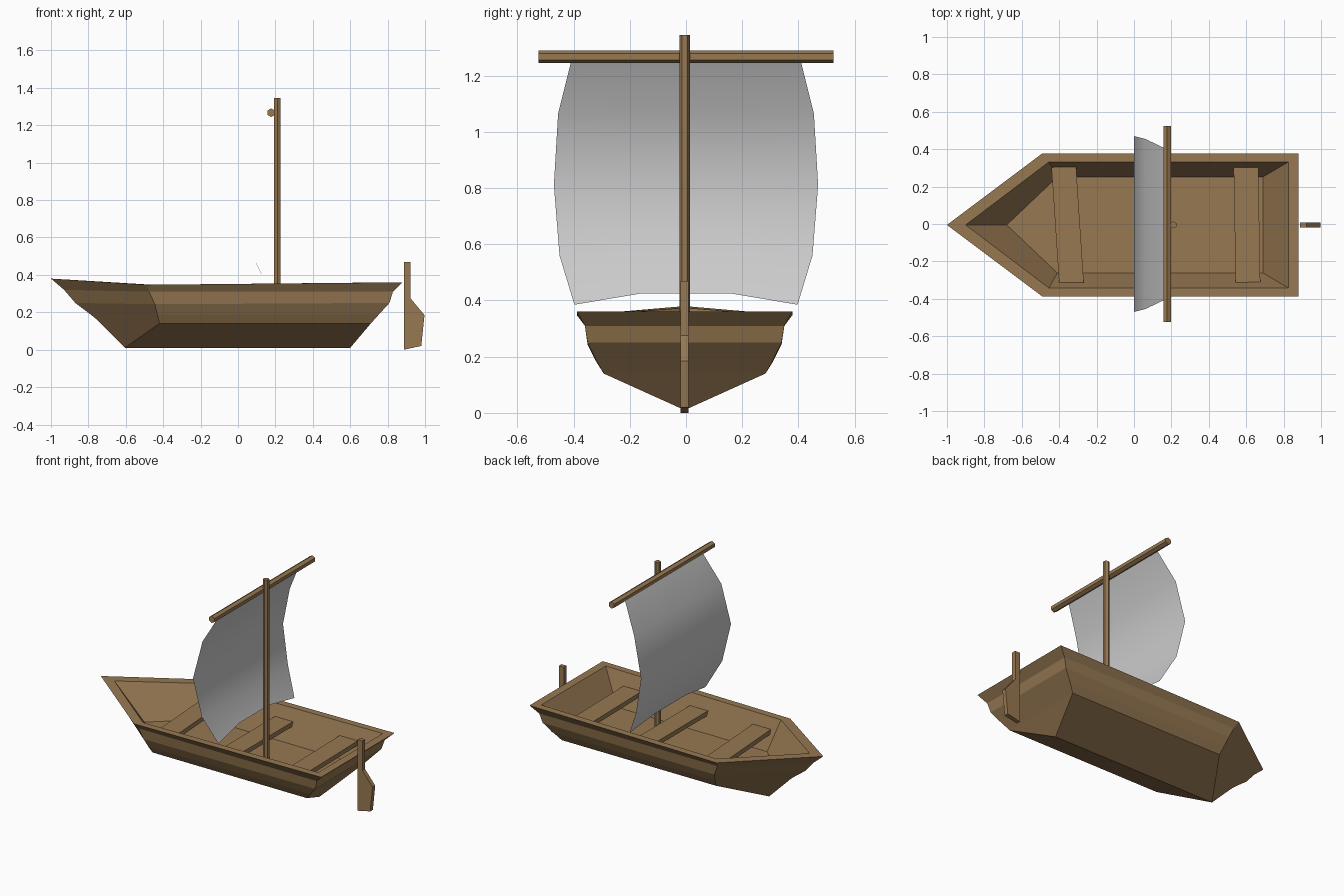
import bpy, bmesh, math
from mathutils import Vector

if "Cube" in bpy.data.objects:
    bpy.data.objects.remove(bpy.data.objects["Cube"])

YC = -0.005  # hull centre line

wood = bpy.data.materials.new("wood")
wood.diffuse_color = (0.31, 0.19, 0.085, 1)
wood.use_nodes = True
wood.node_tree.nodes["Principled BSDF"].inputs["Base Color"].default_value = wood.diffuse_color


def finish(bm, name, mat=wood):
    bmesh.ops.recalc_face_normals(bm, faces=bm.faces)
    me = bpy.data.meshes.new(name)
    bm.to_mesh(me)
    bm.free()
    ob = bpy.data.objects.new(name, me)
    bpy.context.collection.objects.link(ob)
    if mat:
        me.materials.append(mat)
    return ob


def rod(name, a, b, r, sides):
    a, b = Vector(a), Vector(b)
    bm = bmesh.new()
    bmesh.ops.create_cone(bm, cap_ends=True, segments=sides, radius1=r, radius2=r, depth=(b - a).length)
    q = Vector((0, 0, 1)).rotation_difference(b - a)
    bmesh.ops.rotate(bm, matrix=q.to_matrix(), verts=bm.verts)
    bmesh.ops.translate(bm, vec=(a + b) / 2, verts=bm.verts)
    return finish(bm, name)


# Hull: rings of (bow x, bow z, knuckle x, stern x, half width, side z, stern z),
# going from the keel up the outside, over the rim and down to the floor
rings = [
    (-0.605, 0.01, -0.605, 0.60, 0.0, 0.01, 0.01),
    (-0.76, 0.165, -0.42, 0.71, 0.288, 0.14, 0.14),
    (-0.79, 0.19, -0.43, 0.755, 0.316, 0.185, 0.19),
    (-0.87, 0.25, -0.445, 0.81, 0.345, 0.243, 0.25),
    (-0.93, 0.32, -0.475, 0.828, 0.355, 0.31, 0.31),
    (-1.0, 0.38, -0.49, 0.88, 0.383, 0.347, 0.36),
    (-0.90, 0.374, -0.455, 0.826, 0.337, 0.347, 0.36),
    (-0.68, 0.16, -0.41, 0.69, 0.257, 0.155, 0.155),
]
bm = bmesh.new()
loops = []
for bx, bz, kx, sx, w, z, sz in rings:
    pts = [(bx, 0, bz), (kx, -w, z), (sx, -w, sz), (sx, w, sz), (kx, w, z)]
    loops.append([bm.verts.new((x, y + YC, zz)) for x, y, zz in pts])
for lo, hi in zip(loops, loops[1:]):
    for i in range(5):
        j = (i + 1) % 5
        bm.faces.new((lo[i], lo[j], hi[j], hi[i]))
bm.faces.new(loops[-1])
bmesh.ops.remove_doubles(bm, verts=bm.verts, dist=0.0005)
finish(bm, "hull")

# Seats: three planks, slightly askew
for name, x, turn in (("front_seat", -0.355, 3.8), ("middle_seat", 0.125, 0), ("rear_seat", 0.604, 1)):
    bm = bmesh.new()
    bmesh.ops.create_cube(bm, size=1)
    bmesh.ops.scale(bm, vec=(0.132, 0.625, 0.03), verts=bm.verts)
    ob = finish(bm, name)
    ob.location = (x, YC, 0.265)
    ob.rotation_euler.z = math.radians(turn)

# Mast and yard
rod("mast", (0.21, -0.005, 0.14), (0.21, -0.005, 1.345), 0.019, 6)
rod("yard", (0.177, -0.525, 1.267), (0.177, 0.525, 1.267), 0.023, 6)

# Rudder: extruded outline
outline = [(0.887, 0.0), (0.98, 0.02), (0.997, 0.185), (0.922, 0.275), (0.922, 0.47), (0.887, 0.47)]
bm = bmesh.new()
face = bm.faces.new([bm.verts.new((x, YC - 0.014, z)) for x, z in outline])
new = bmesh.ops.extrude_face_region(bm, geom=[face])["geom"]
bmesh.ops.translate(bm, vec=(0, 0.028, 0), verts=[v for v in new if isinstance(v, bmesh.types.BMVert)])
finish(bm, "rudder")

# Sail: billowing sheet, rows of (x, z, half width), arched along the foot
rows = [(0.165, 1.265, 0.405), (0.06, 1.065, 0.455), (0.0, 0.81, 0.47), (0.05, 0.56, 0.45), (0.135, 0.385, 0.397)]
bm = bmesh.new()
grid = []
for n, (x, z, w) in enumerate(rows):
    row = []
    for t in (-1, -0.4, 0.4, 1):
        arch = 0.04 if n == 4 and abs(t) < 1 else 0
        row.append(bm.verts.new((x - arch * 0.45, w * t, z + arch)))
    grid.append(row)
for a, b in zip(grid, grid[1:]):
    for i in range(3):
        bm.faces.new((a[i], a[i + 1], b[i + 1], b[i]))
sail = finish(bm, "sail", None)
for p in sail.data.polygons:
    p.use_smooth = True
